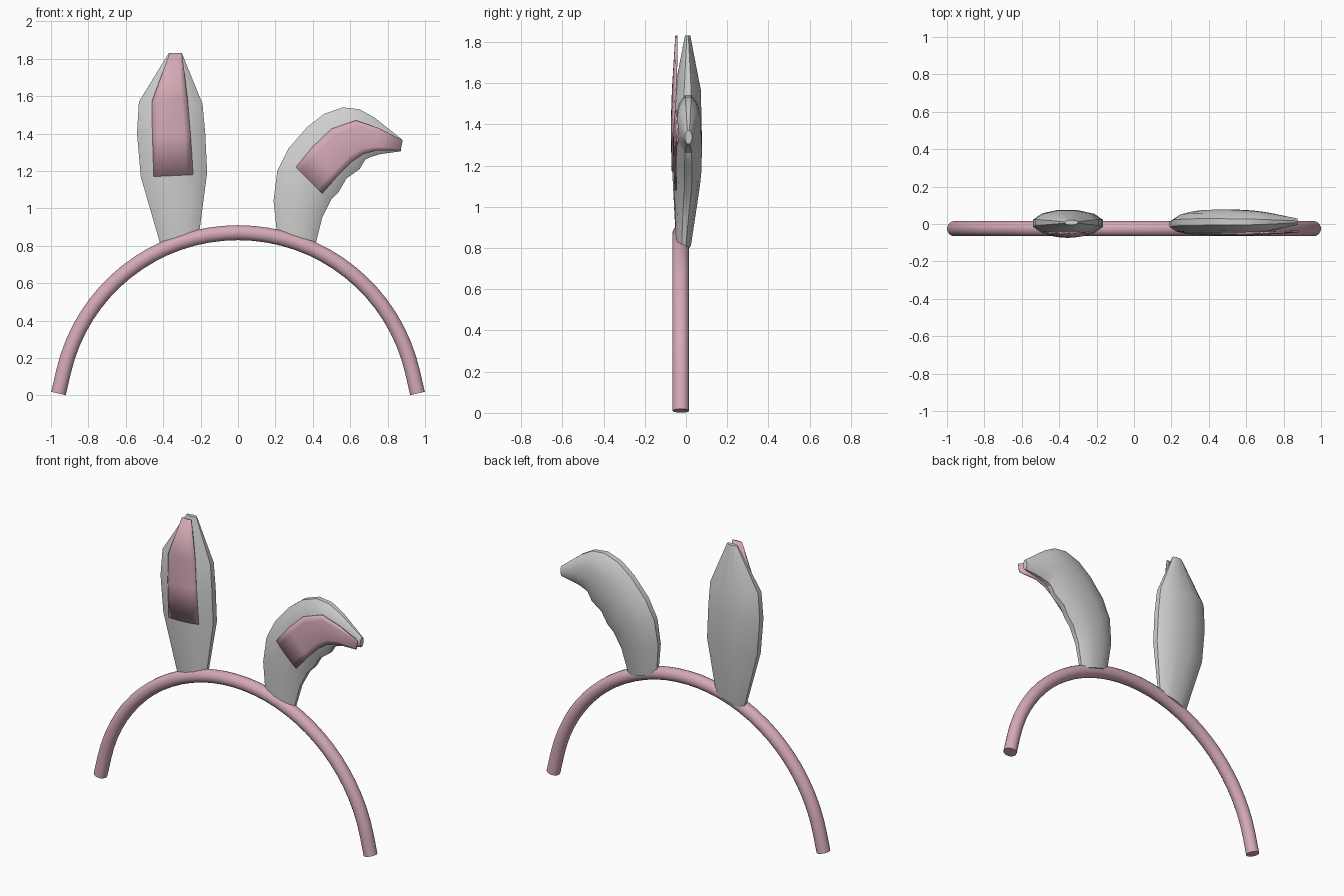
import bpy
import bmesh
import math

if "Cube" in bpy.data.objects:
    bpy.data.objects.remove(bpy.data.objects["Cube"], do_unlink=True)


def material(name, rgb):
    mat = bpy.data.materials.new(name)
    mat.use_nodes = True
    mat.diffuse_color = (*rgb, 1)
    bsdf = mat.node_tree.nodes["Principled BSDF"]
    bsdf.inputs["Base Color"].default_value = (*rgb, 1)
    bsdf.inputs["Roughness"].default_value = 0.7
    return mat


PINK = material("soft pink", (0.66, 0.40, 0.46))
GREY = material("light grey", (0.62, 0.62, 0.61))


def finish(name, bm, mat, angle):
    bmesh.ops.recalc_face_normals(bm, faces=bm.faces)
    mesh = bpy.data.meshes.new(name)
    bm.to_mesh(mesh)
    bm.free()
    mesh.materials.append(mat)
    obj = bpy.data.objects.new(name, mesh)
    bpy.context.collection.objects.link(obj)
    bpy.ops.object.select_all(action="DESELECT")
    obj.select_set(True)
    bpy.context.view_layer.objects.active = obj
    bpy.ops.object.shade_smooth_by_angle(angle=math.radians(angle))
    return obj


def loft(name, stations, mat, sides=12, angle=30):
    """Oval rings between outline points a and b, with depth centre and half depth."""
    bm = bmesh.new()
    half = math.pi / sides
    rings = []
    for (ax, az), (bx, bz), yc, depth in stations:
        ring = []
        for i in range(sides):
            t = half * (2 * i + 1)
            u = 0.5 + 0.5 * math.cos(t) / math.cos(half)
            y = yc + depth * math.sin(t) / math.cos(half)
            ring.append(bm.verts.new((ax + (bx - ax) * u, y, az + (bz - az) * u)))
        rings.append(ring)
    for r, s in zip(rings, rings[1:]):
        for i in range(sides):
            j = (i + 1) % sides
            bm.faces.new((r[i], r[j], s[j], s[i]))
    bm.faces.new(rings[0])
    bm.faces.new(rings[-1])
    return finish(name, bm, mat, angle)


def plate(name, rows, mat, columns=6):
    """Thin sheet bowed across its width, with its middle furthest forward."""
    bm = bmesh.new()
    grid = []
    for (ax, az), (bx, bz), y, bow in rows:
        line = []
        for i in range(columns + 1):
            u = i / columns
            line.append(bm.verts.new((ax + (bx - ax) * u, y + bow * (2 * u - 1) ** 2,
                                      az + (bz - az) * u)))
        grid.append(line)
    for r, s in zip(grid, grid[1:]):
        for i in range(columns):
            bm.faces.new((r[i], r[i + 1], s[i + 1], s[i]))
    obj = finish(name, bm, mat, 35)
    solid = obj.modifiers.new("thickness", "SOLIDIFY")
    solid.thickness = 0.008
    solid.offset = 0
    return obj


# Headband: round arc with short straight ends
R, TUBE, CZ, END = 0.957, 0.04, -0.087, 13
arc = []
STEPS = 32
for k in range(STEPS + 1):
    a = math.radians(180 - END - (180 - 2 * END) * k / STEPS)
    arc.append((math.cos(a), math.sin(a), 0))
drop = 0.121
arc = [(*arc[0][:2], drop)] + arc + [(*arc[-1][:2], drop)]
band = []
for c, s, d in arc:
    dx, dz = d * s * (1 if c > 0 else -1), -d * abs(c)
    ends = [(r * c + dx, CZ + r * s + dz) for r in (R + TUBE, R - TUBE)]
    band.append((ends[0], ends[1], -0.025, TUBE))
loft("headband", band, PINK, sides=16, angle=40)

# Upright ear on the right
loft("right_ear", [
    ((-0.41, 0.79), (-0.21, 0.85), -0.012, 0.036),
    ((-0.52, 1.17), (-0.165, 1.19), 0.003, 0.07),
    ((-0.54, 1.40), (-0.175, 1.40), 0.004, 0.072),
    ((-0.53, 1.57), (-0.19, 1.56), 0.008, 0.064),
    ((-0.37, 1.83), (-0.30, 1.83), 0.008, 0.013),
], GREY)
plate("right_inner_ear", [
    ((-0.45, 1.17), (-0.24, 1.18), -0.066, 0.010),
    ((-0.457, 1.40), (-0.255, 1.40), -0.070, 0.014),
    ((-0.46, 1.57), (-0.27, 1.58), -0.064, 0.016),
    ((-0.365, 1.83), (-0.30, 1.83), -0.048, 0.004),
], PINK)

# Folded ear on the left, bending outwards with a rippled inner edge
loft("left_ear", [
    ((0.21, 0.85), (0.41, 0.79), -0.012, 0.036),
    ((0.19, 1.04), (0.45, 0.95), -0.002, 0.052),
    ((0.21, 1.20), (0.50, 1.05), 0.006, 0.062),
    ((0.27, 1.32), (0.54, 1.09), 0.010, 0.065),
    ((0.37, 1.435), (0.58, 1.16), 0.011, 0.066),
    ((0.46, 1.505), (0.65, 1.21), 0.011, 0.065),
    ((0.56, 1.54), (0.68, 1.26), 0.011, 0.061),
    ((0.65, 1.53), (0.71, 1.275), 0.011, 0.055),
    ((0.73, 1.485), (0.76, 1.29), 0.011, 0.044),
    ((0.875, 1.37), (0.87, 1.305), 0.012, 0.017),
], GREY)
plate("left_inner_ear", [
    ((0.31, 1.22), (0.45, 1.08), -0.055, 0.006),
    ((0.40, 1.33), (0.53, 1.17), -0.058, 0.009),
    ((0.50, 1.425), (0.61, 1.25), -0.058, 0.009),
    ((0.63, 1.47), (0.67, 1.29), -0.056, 0.009),
    ((0.75, 1.43), (0.74, 1.31), -0.050, 0.007),
    ((0.88, 1.365), (0.87, 1.31), -0.042, 0.003),
], PINK)
